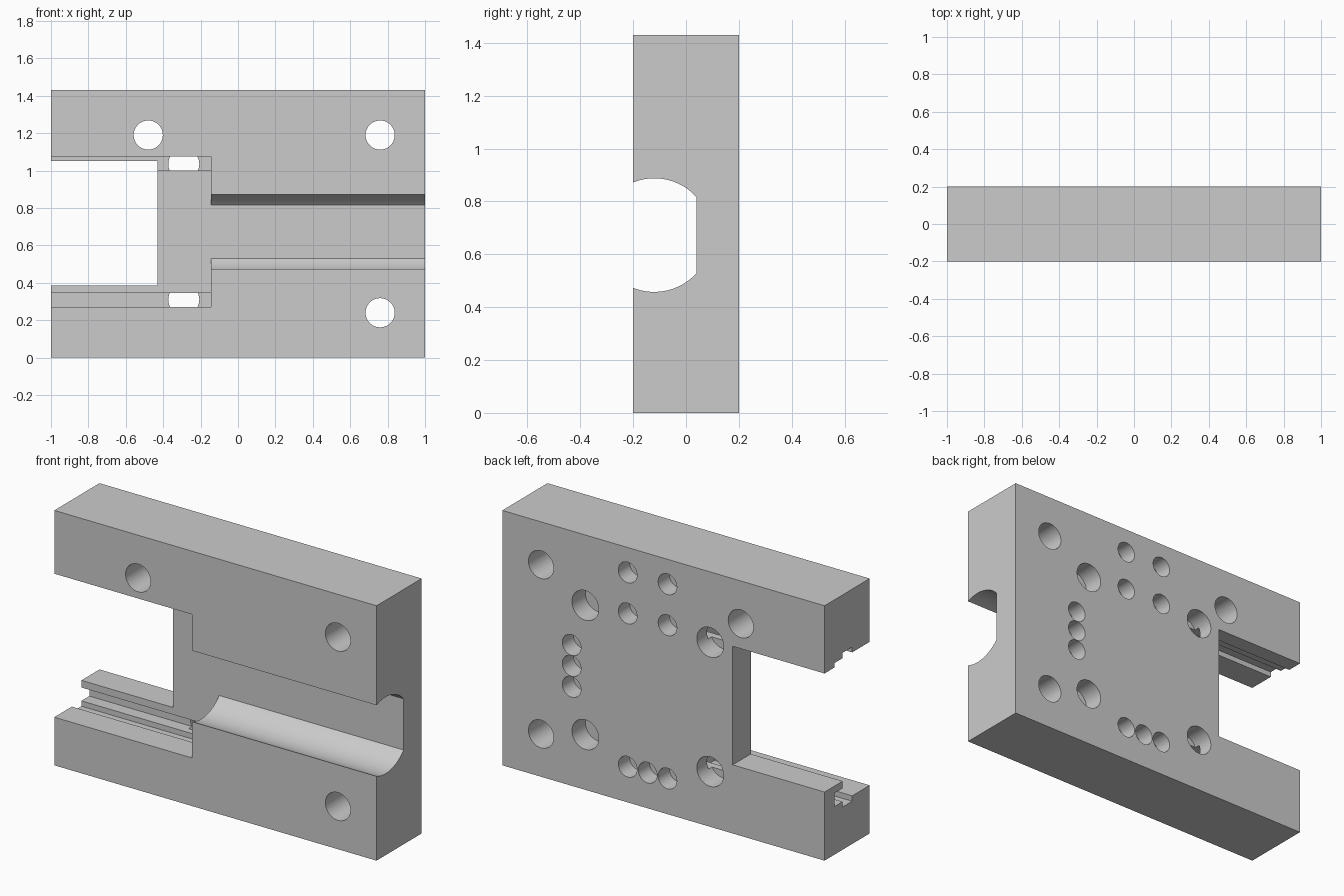
import bpy, bmesh, math
from mathutils import Matrix

if "Cube" in bpy.data.objects:
    bpy.data.objects.remove(bpy.data.objects["Cube"])

grey = bpy.data.materials.new("machined_grey")
grey.use_nodes = True
colour = (0.6, 0.6, 0.6, 1)
grey.diffuse_color = colour
grey.node_tree.nodes["Principled BSDF"].inputs["Base Color"].default_value = colour

HALF_T, HEIGHT, MID = 0.2, 1.43, 0.6725   # half thickness, height, channel centre line
FLOOR, END = 0.04, -0.145                 # depth of front pocket, pocket end wall


def finish(name, bm):
    bmesh.ops.recalc_face_normals(bm, faces=bm.faces)
    mesh = bpy.data.meshes.new(name)
    bm.to_mesh(mesh)
    bm.free()
    mesh.materials.append(grey)
    obj = bpy.data.objects.new(name, mesh)
    bpy.context.collection.objects.link(obj)
    return obj


def box(name, x, y, z):
    bm = bmesh.new()
    bmesh.ops.create_cube(bm, size=1)
    for v in bm.verts:
        v.co = [lo + (c + 0.5) * (hi - lo) for c, (lo, hi) in zip(v.co, (x, y, z))]
    return finish(name, bm)


def hole(name, x, z, radius, y0, y1):
    bm = bmesh.new()
    bmesh.ops.create_cone(bm, cap_ends=True, segments=40, radius1=radius, radius2=radius,
                          depth=y1 - y0,
                          matrix=Matrix.Translation((x, (y0 + y1) / 2, z)) @ Matrix.Rotation(math.pi / 2, 4, 'X'))
    return finish(name, bm)


def channel(name, x0, x1, cy, r):
    # round groove with a flat floor, extruded along x
    a = math.acos((FLOOR - cy) / r)
    n = 48
    angles = [a + (2 * math.pi - 2 * a) * i / n for i in range(n + 1)]
    bm = bmesh.new()
    ring = [bm.verts.new((x0, cy + r * math.cos(t), MID + r * math.sin(t))) for t in angles]
    face = bm.faces.new(ring)
    out = bmesh.ops.extrude_face_region(bm, geom=[face])
    moved = [g for g in out["geom"] if isinstance(g, bmesh.types.BMVert)]
    bmesh.ops.translate(bm, verts=moved, vec=(x1 - x0, 0, 0))
    return finish(name, bm)


block = box("clamp_block", (-1, 1), (-HALF_T, HALF_T), (0, HEIGHT))
cutters = [
    box("front_pocket", (-1.1, END), (-0.3, FLOOR), (0.27, 1.075)),
    box("side_opening", (-1.1, -0.43), (-0.3, 0.3), (0.385, 1.05)),
    box("rail_groove", (-1.1, END), (-0.045, FLOOR), (0.24, 1.105)),
    box("lower_slot", (-1.1, END), (-0.1, 0.11), (0.27, 0.345)),
    box("upper_slot", (-1.1, END), (-0.1, 0.11), (1.0, 1.075)),
    channel("round_channel", -0.25, 1.1, -0.12, 0.215),
]

# through bolt holes
for x, z in ((0.76, 0.24), (0.76, 1.19), (-0.48, 1.19)):
    cutters.append(hole("bolt_hole", x, z, 0.078, -0.3, 0.3))

# blind holes in the back
for x in (0.485, -0.29):
    for z in (0.31, 1.035):
        cutters.append(hole("magnet_hole", x, z, 0.083, 0.08, 0.3))
small = [(x, z) for x in (0.222, -0.025) for z in (1.29, 1.06)]
small += [(x, 0.2) for x in (0.222, 0.098, -0.025)]
small += [(0.57, z) for z in (0.79, MID, 0.555)]
for x, z in small:
    cutters.append(hole("pin_hole", x, z, 0.058, 0.1, 0.3))

bpy.ops.object.select_all(action='DESELECT')
bpy.context.view_layer.objects.active = block
block.select_set(True)
for cutter in cutters:
    mod = block.modifiers.new("cut", 'BOOLEAN')
    mod.operation, mod.solver, mod.object = 'DIFFERENCE', 'EXACT', cutter
    bpy.ops.object.modifier_apply(modifier=mod.name)
    bpy.data.objects.remove(cutter)

# keep one flat colour and crisp edges
while len(block.data.materials) > 1:
    block.data.materials.pop()
bpy.ops.object.shade_smooth_by_angle(angle=math.radians(30))
